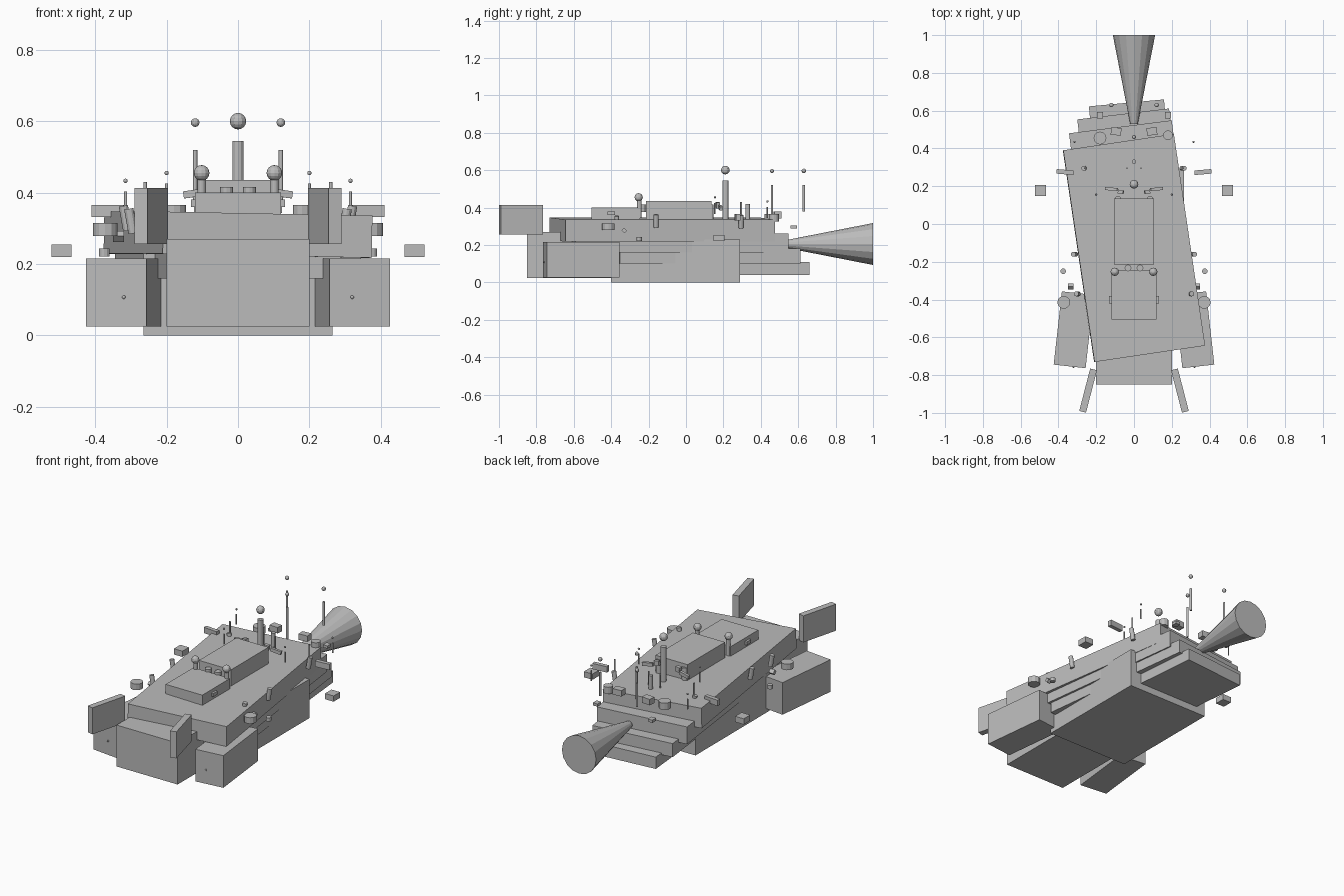
import bpy, bmesh
from math import radians, sin, cos
from mathutils import Matrix, Euler

cube = bpy.data.objects.get("Cube")
if cube:
    bpy.data.objects.remove(cube, do_unlink=True)

grey = bpy.data.materials.new("hull_grey")
grey.use_nodes = True
COLOUR = (0.5, 0.5, 0.5, 1)
grey.diffuse_color = COLOUR
grey.node_tree.nodes["Principled BSDF"].inputs["Base Color"].default_value = COLOUR


def finish(name, bm, loc, rot):
    mesh = bpy.data.meshes.new(name)
    bm.to_mesh(mesh)
    bm.free()
    mesh.materials.append(grey)
    obj = bpy.data.objects.new(name, mesh)
    obj.location = loc
    obj.rotation_euler = [radians(a) for a in rot]
    bpy.context.collection.objects.link(obj)
    return obj


def box(name, loc, size, rot=(0, 0, 0)):
    bm = bmesh.new()
    bmesh.ops.create_cube(bm, size=1)
    bmesh.ops.scale(bm, vec=size, verts=bm.verts)
    return finish(name, bm, loc, rot)


def rod(name, loc, radius, height, rot=(0, 0, 0), top=None, sides=12):
    bm = bmesh.new()
    bmesh.ops.create_cone(bm, cap_ends=True, segments=sides, radius1=radius,
                          radius2=radius if top is None else top, depth=height)
    return finish(name, bm, loc, rot)


def ball(name, loc, radius):
    bm = bmesh.new()
    bmesh.ops.create_uvsphere(bm, u_segments=12, v_segments=8, radius=radius)
    return finish(name, bm, loc, (0, 0, 0))


def pair(maker, name, loc, *args, rot=None):
    """Make a part on the left (+x) and its mirror image on the right."""
    for side, s in (("left", 1), ("right", -1)):
        place = (s * loc[0], loc[1], loc[2])
        if rot is None:
            maker(f"{side}_{name}", place, *args)
        else:
            maker(f"{side}_{name}", place, *args, rot=(rot[0], s * rot[1], s * rot[2]))


# Straight lower hull and nose block
box("lower_hull", (0, -0.055, 0.115), (0.53, 0.69, 0.23))
box("nose_block", (0, -0.6, 0.147), (0.4, 0.5, 0.245))

# Stacked slabs, each turned a little
box("main_deck", (0, -0.127, 0.282), (0.592, 1.133, 0.118), (0, 1.1, 8.4))
box("upper_slab", (0, -0.056, 0.211), (0.548, 1.15, 0.102), (0, 0, 7.2))
box("middle_slab", (0, 0.1, 0.14), (0.489, 0.972, 0.08), (0, 0, 6.8))
box("lower_slab", (0, 0.21, 0.075), (0.399, 0.866, 0.07), (0, 0, 5.3))

# Side pods and front fins
pair(box, "side_pod", (0.319, -0.56, 0.12), (0.17, 0.39, 0.19), rot=(0, 0, 6.4))
pair(ball, "pod_stud", (0.32, -0.757, 0.107), 0.005)
pair(box, "front_fin", (0.243, -0.882, 0.335), (0.037, 0.232, 0.157), rot=(0, 0, 14.5))

# Engine horn
rod("engine_horn", (0, 0.765, 0.205), 0.02, 0.47, (-90, 0, 0), 0.112, 16)

# Cabin and console
box("cabin", (0, -0.04, 0.385), (0.21, 0.35, 0.1))
box("console", (0, -0.375, 0.365), (0.24, 0.26, 0.07))
pair(box, "console_nub", (0.124, -0.4, 0.37), (0.016, 0.04, 0.02))
pair(rod, "lamp_post", (0.102, -0.25, 0.395), 0.012, 0.1)
pair(ball, "lamp", (0.102, -0.253, 0.455), 0.022)
pair(rod, "cabin_stud", (0.032, -0.233, 0.395), 0.018, 0.04)
pair(rod, "cabin_rear_post", (0.085, 0.13, 0.375), 0.018, 0.08)

# Central mast and rear masts
rod("main_mast", (0, 0.21, 0.44), 0.016, 0.21)
ball("main_mast_ball", (0, 0.21, 0.6), 0.023)
rod("centre_rear_mast", (0, 0.46, 0.425), 0.006, 0.19)
ball("centre_rear_ball", (0, 0.46, 0.596), 0.011)
pair(rod, "rear_mast", (0.12, 0.63, 0.45), 0.006, 0.14)
pair(ball, "rear_mast_ball", (0.12, 0.63, 0.596), 0.012)

# Thin aerials
for x, y, z in ((0.2, 0.155, 0.455), (0.315, 0.435, 0.433)):
    pair(rod, "aerial", (x, y, z - 0.06), 0.004, 0.06)
    pair(ball, "aerial_tip", (x, y, z), 0.006)
pair(rod, "short_aerial", (0.037, 0.295, 0.37), 0.004, 0.1)
rod("deck_aerial", (0, 0.33, 0.38), 0.012, 0.08)
pair(rod, "side_aerial", (0.26, 0.295, 0.38), 0.005, 0.1)

# Deck equipment
pair(box, "deck_bar", (0.12, 0.185, 0.398), (0.065, 0.016, 0.02), rot=(0, 8, 6))
pair(box, "rear_crate", (0.095, 0.49, 0.36), (0.055, 0.04, 0.035), rot=(0, 0, 4))
pair(box, "tail_crate", (0.18, 0.575, 0.297), (0.03, 0.035, 0.016))
pair(box, "deck_block", (0.07, 0.17, 0.413), (0.028, 0.02, 0.03), rot=(0, 8, 8))
rod("large_drum", (-0.18, 0.455, 0.345), 0.034, 0.04)
rod("small_drum", (0.18, 0.47, 0.345), 0.026, 0.04)

# Side equipment
pair(box, "side_bar", (0.365, 0.275, 0.348), (0.09, 0.024, 0.034), rot=(0, 0, 5))
pair(box, "floating_block", (0.495, 0.177, 0.237), (0.056, 0.06, 0.034))
pair(rod, "side_drum", (0.372, -0.415, 0.297), 0.034, 0.036)
pair(rod, "side_stud", (0.375, -0.25, 0.232), 0.015, 0.022)
pair(box, "side_block", (0.335, -0.33, 0.277), (0.03, 0.02, 0.024), rot=(45, 0, 0))
for x, y, z in ((0.315, -0.16, 0.328), (0.3, -0.37, 0.32), (0.26, 0.295, 0.325)):
    pair(rod, "tilted_peg", (x, y, z), 0.013, 0.07, rot=(0, 10, 0))
